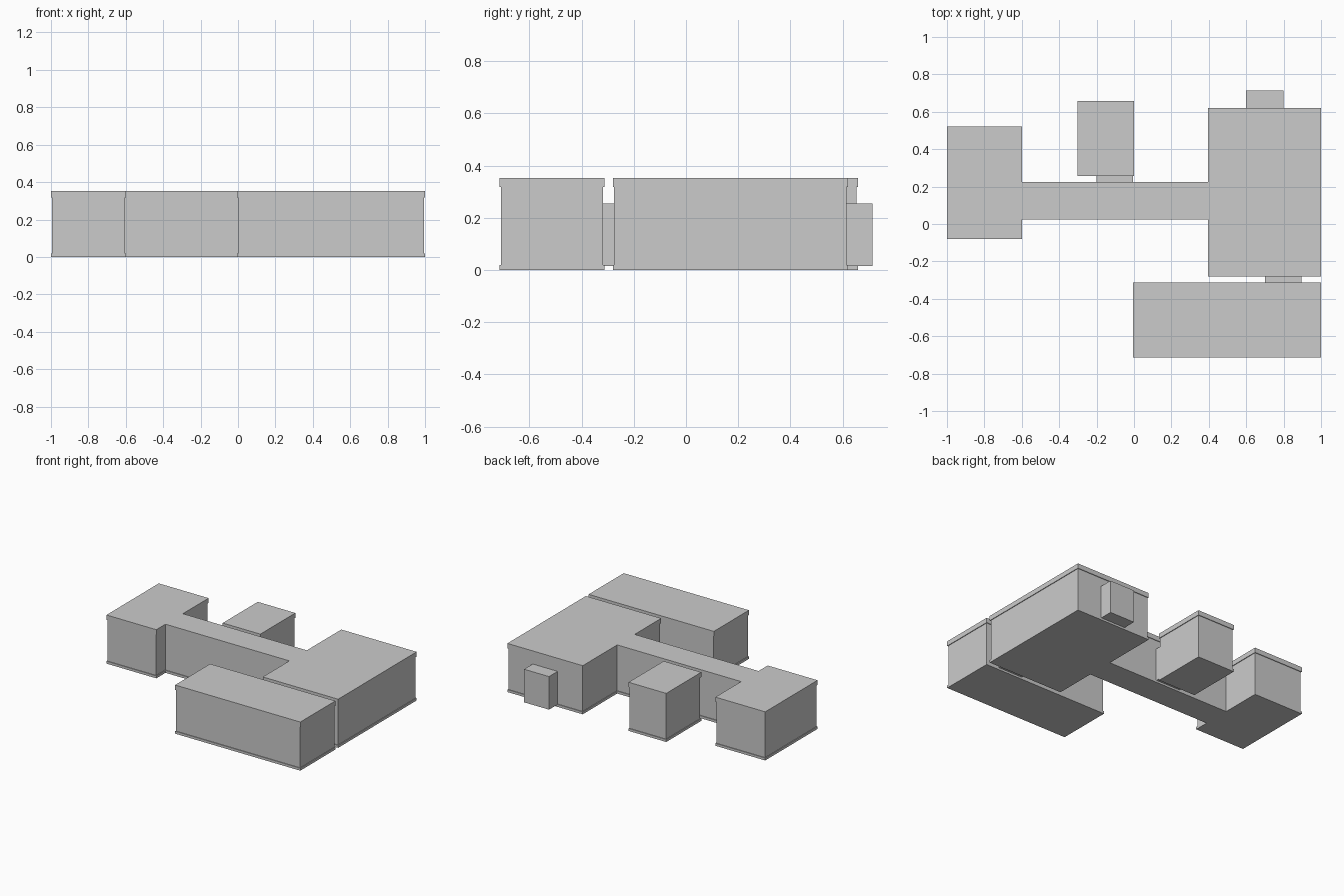
import bpy, bmesh
from mathutils import Vector

if "Cube" in bpy.data.objects:
    bpy.data.objects.remove(bpy.data.objects["Cube"])

INSET = 0.005


def inset_outline(pts, d):
    """Move each corner of a counter-clockwise outline inward by d."""
    out, n = [], len(pts)
    for i in range(n):
        p = Vector(pts[i])
        a = (p - Vector(pts[i - 1])).normalized()
        b = (Vector(pts[(i + 1) % n]) - p).normalized()
        out.append(p + d * Vector((-a.y - b.y, a.x + b.x)))
    return out


def block(name, pts, levels):
    """Stack rings of an outline; levels are (height, inset) pairs."""
    bm = bmesh.new()
    rings = []
    for z, d in levels:
        rings.append([bm.verts.new((p.x, p.y, z)) for p in inset_outline(pts, d)])
    n = len(pts)
    for lo, hi in zip(rings, rings[1:]):
        for i in range(n):
            j = (i + 1) % n
            bm.faces.new((lo[i], lo[j], hi[j], hi[i]))
    bm.faces.new(rings[0][::-1])
    bm.faces.new(rings[-1])
    mesh = bpy.data.meshes.new(name)
    bm.to_mesh(mesh)
    bm.free()
    bpy.context.collection.objects.link(bpy.data.objects.new(name, mesh))


def rect(x0, x1, y0, y1):
    return [(x0, y0), (x1, y0), (x1, y1), (x0, y1)]


# Walls stand slightly back between a low plinth and a roof band
BUILDING = [(0, 0), (0.018, 0), (0.018, INSET), (0.318, INSET), (0.318, 0), (0.353, 0)]
PASSAGE = [(0.015, 0), (0.255, 0)]

# Main building: left wing, corridor and right wing in one outline
main = [(-1, -0.08), (-0.6, -0.08), (-0.6, 0.025), (0.395, 0.025),
        (0.395, -0.28), (1, -0.28), (1, 0.62), (0.395, 0.62),
        (0.395, 0.225), (-0.6, 0.225), (-0.6, 0.52), (-1, 0.52)]
block("main_building", main, BUILDING)

# Detached buildings
block("front_building", rect(-0.005, 1, -0.714, -0.312), BUILDING)
block("back_building", rect(-0.302, 0, 0.256, 0.658), BUILDING)

# Low connecting passages and the rear entrance
block("front_passage", rect(0.7, 0.895, -0.325, -0.27), PASSAGE)
block("back_passage", rect(-0.2, -0.005, 0.215, 0.268), PASSAGE)
block("rear_entrance", rect(0.6, 0.8, 0.6, 0.714), PASSAGE)
